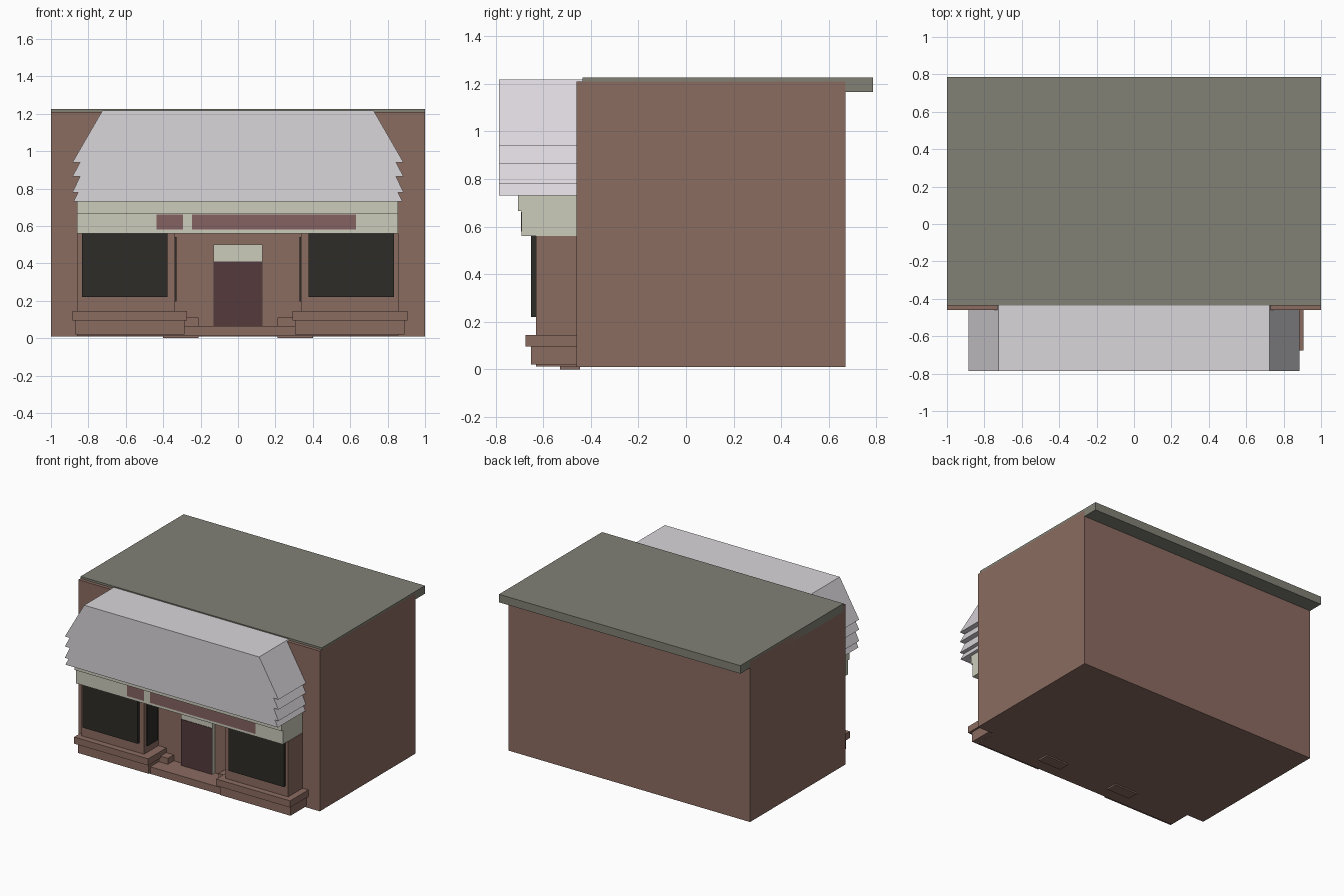
import bpy

if "Cube" in bpy.data.objects:
    bpy.data.objects.remove(bpy.data.objects["Cube"])


def material(name, rgb):
    m = bpy.data.materials.new(name)
    m.diffuse_color = (*rgb, 1)
    m.use_nodes = True
    m.node_tree.nodes["Principled BSDF"].inputs["Base Color"].default_value = m.diffuse_color
    return m


BRICK = material("brick", (0.26, 0.15, 0.12))
ROOF = material("roof_felt", (0.22, 0.22, 0.18))
AWNING = material("awning_white", (0.70, 0.67, 0.71))
CREAM = material("cream", (0.60, 0.60, 0.50))
GLASS = material("dark_glass", (0.026, 0.025, 0.021))
DOOR = material("door_maroon", (0.09, 0.042, 0.045))
PLATE = material("sign_maroon", (0.235, 0.12, 0.12))


def prism(name, profile, y0, y1, mat):
    """Extrude a closed x-z outline from y0 to y1."""
    n = len(profile)
    verts = [(x, y, z) for y in (y0, y1) for x, z in profile]
    faces = [list(range(n)), list(range(2 * n - 1, n - 1, -1))]
    faces += [[(i + 1) % n, i, i + n, (i + 1) % n + n] for i in range(n)]
    mesh = bpy.data.meshes.new(name)
    mesh.from_pydata(verts, [], faces)
    mesh.materials.append(mat)
    ob = bpy.data.objects.new(name, mesh)
    bpy.context.collection.objects.link(ob)
    return ob


def box(name, x0, x1, y0, y1, z0, z1, mat):
    return prism(name, [(x0, z0), (x1, z0), (x1, z1), (x0, z1)], y0, y1, mat)


# Main block and flat roof with rear overhang
box("main_building", -1, 1, -0.46, 0.67, 0.01, 1.21, BRICK)
box("roof_slab", -1, 1, -0.435, 0.785, 1.165, 1.225, ROOF)

# Awning with saw-toothed ends
half = [(0.725, 1.217), (0.885, 0.94), (0.845, 0.94), (0.885, 0.865),
        (0.845, 0.865), (0.885, 0.78), (0.855, 0.78), (0.88, 0.73)]
outline = [(-x, z) for x, z in half] + half[::-1]
prism("awning", outline, -0.785, -0.435, AWNING)

# Sign band and its blank plates
box("fascia_upper", -0.86, 0.855, -0.705, -0.45, 0.665, 0.74, CREAM)
box("fascia_lower", -0.86, 0.855, -0.69, -0.45, 0.56, 0.665, CREAM)
box("sign_plate_small", -0.435, -0.295, -0.694, -0.685, 0.58, 0.66, PLATE)
box("sign_plate_long", -0.245, 0.63, -0.694, -0.685, 0.58, 0.66, PLATE)

# Window bays: side sign, and a slight sideways shift of each plinth
for side, s, shift in (("left", -1, 0.005), ("right", 1, 0.015)):
    def bay(part, a, b, y0, y1, z0, z1, mat, dx=0.0):
        x0, x1 = sorted((s * a + dx, s * b + dx))
        box(f"{side}_{part}", x0, x1, y0, y1, z0, z1, mat)

    bay("bay_wall", 0.337, 0.857, -0.63, -0.45, 0.015, 0.56, BRICK)
    bay("shop_window", 0.377, 0.835, -0.65, -0.62, 0.22, 0.56, GLASS)
    bay("side_window", 0.329, 0.345, -0.60, -0.475, 0.195, 0.54, GLASS)
    bay("sill", 0.277, 0.89, -0.675, -0.45, 0.095, 0.145, BRICK, shift)
    bay("plinth", 0.29, 0.875, -0.65, -0.45, 0.02, 0.095, BRICK, shift)
    bay("entrance_block", 0.21, 0.40, -0.53, -0.445, 0.0, 0.11, BRICK)

# Entrance floor, base and door
box("base_slab", -0.86, 0.855, -0.63, -0.45, 0.012, 0.02, BRICK)
box("porch_step", -0.285, 0.305, -0.63, -0.45, 0.012, 0.065, BRICK)
box("door_frame", -0.13, 0.13, -0.488, -0.45, 0.06, 0.50, CREAM)
box("door_panel", -0.128, 0.128, -0.492, -0.48, 0.06, 0.41, DOOR)
